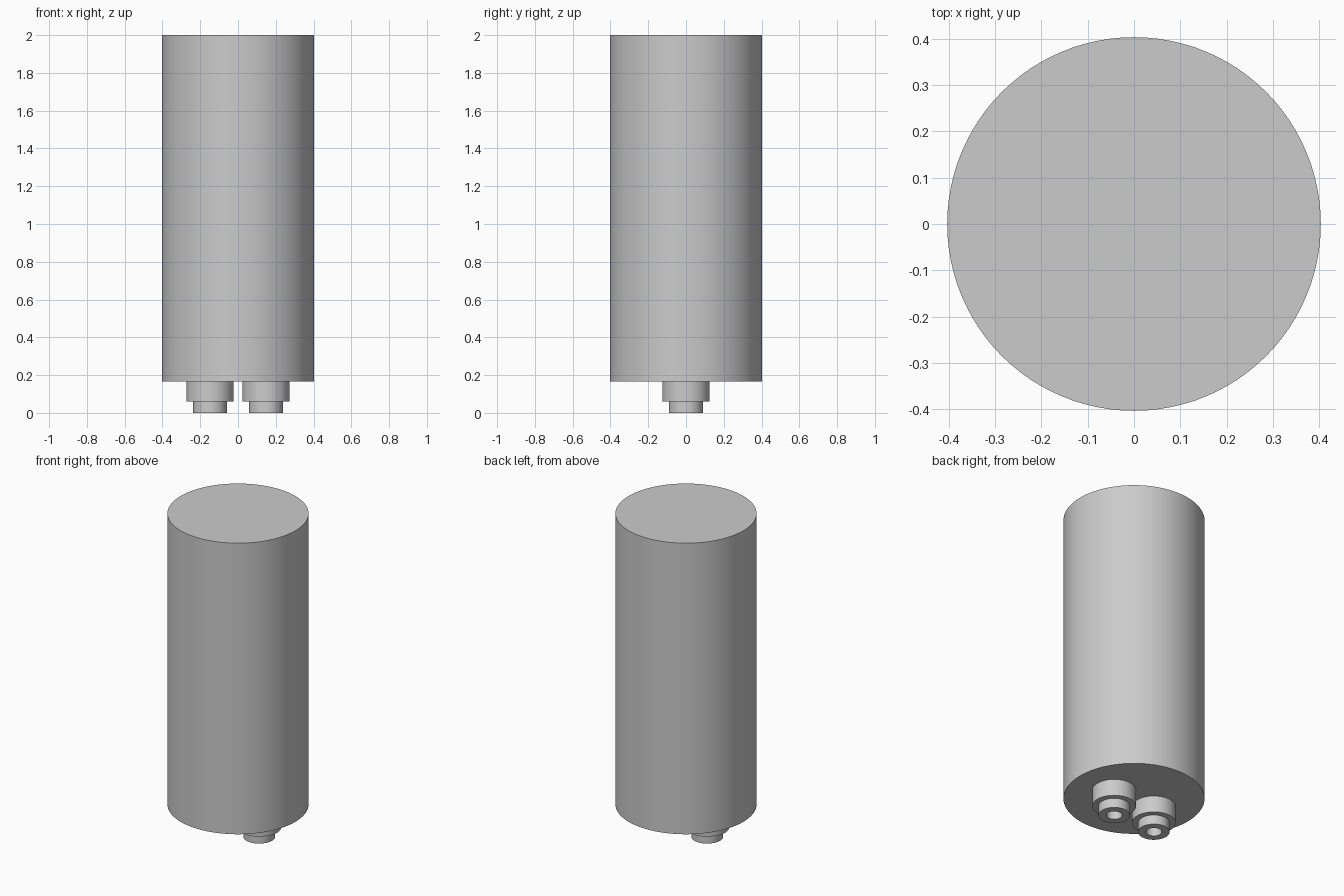
import bpy
import bmesh
import math

cube = bpy.data.objects.get("Cube")
if cube:
    bpy.data.objects.remove(cube, do_unlink=True)

grey = bpy.data.materials.new("light grey")
grey.use_nodes = True
colour = (0.6, 0.6, 0.6, 1)
grey.diffuse_color = colour
grey.node_tree.nodes["Principled BSDF"].inputs["Base Color"].default_value = colour


def lathe(name, profile, x=0, steps=96):
    """Spin a (radius, height) profile around a vertical axis."""
    bm = bmesh.new()
    verts = [bm.verts.new((r, 0, z)) for r, z in profile]
    edges = [bm.edges.new(pair) for pair in zip(verts, verts[1:])]
    bmesh.ops.spin(bm, geom=verts + edges, cent=(0, 0, 0), axis=(0, 0, 1),
                   angle=math.tau, steps=steps)
    bmesh.ops.remove_doubles(bm, verts=bm.verts, dist=0.0001)
    bmesh.ops.recalc_face_normals(bm, faces=bm.faces)
    mesh = bpy.data.meshes.new(name)
    bm.to_mesh(mesh)
    bm.free()
    mesh.materials.append(grey)
    obj = bpy.data.objects.new(name, mesh)
    obj.location.x = x
    bpy.context.collection.objects.link(obj)
    bpy.ops.object.select_all(action="DESELECT")
    obj.select_set(True)
    bpy.context.view_layer.objects.active = obj
    bpy.ops.object.shade_smooth_by_angle(angle=math.radians(30))
    return obj


# Cylindrical body
BASE = 0.165
lathe("body", [(0, BASE), (0.403, BASE), (0.403, 2), (0, 2)])

# Two stepped terminals with a bored tip, closed at the body
STEP = 0.06
terminal = [(0, STEP), (0.045, STEP), (0.045, 0), (0.09, 0), (0.09, STEP),
            (0.125, STEP), (0.125, BASE), (0, BASE)]
for side, x in (("left", 0.148), ("right", -0.148)):
    lathe(side + "_terminal", terminal, x, 64)
